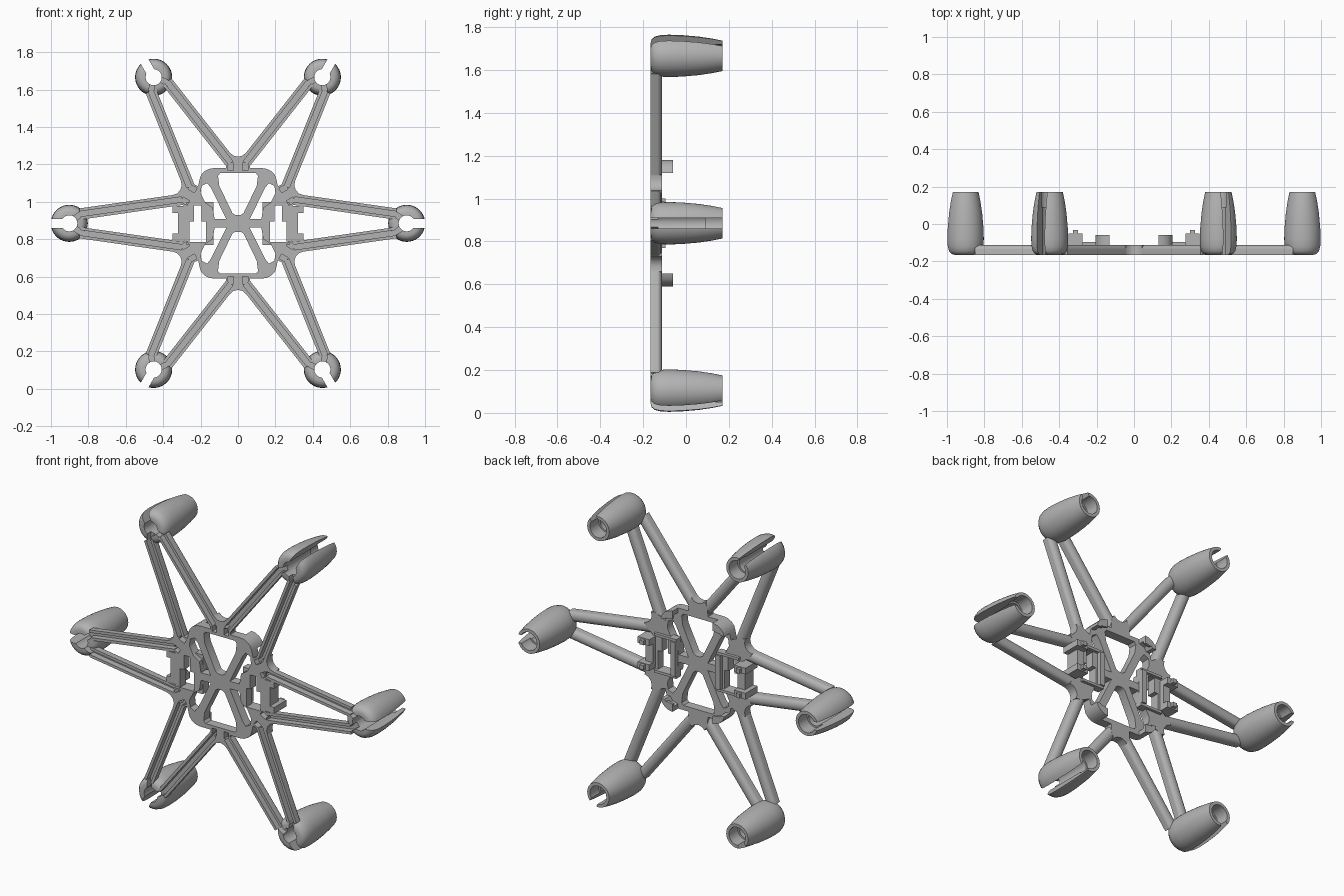
import bpy, bmesh
from math import cos, sin, pi, radians
from mathutils import Matrix, Vector

cube = bpy.data.objects.get("Cube")
if cube:
    bpy.data.objects.remove(cube)

CENTRE_Z = 0.885
FRONT, BACK = -0.165, -0.112
POD_U = 0.902
ARM = [(0.845, 0.05), (0.30, 0.128)]      # centre line: radial, sideways

grey = bpy.data.materials.new("plastic_grey")
grey.use_nodes = True
grey.diffuse_color = (0.45, 0.45, 0.45, 1)
grey.node_tree.nodes["Principled BSDF"].inputs["Base Color"].default_value = (0.45, 0.45, 0.45, 1)


def turn(angle):
    return Matrix.Rotation(-angle, 4, 'Y')


def prism(bm, pts, y0, y1, matrix=Matrix()):
    """Extrude an (x, z) outline from y0 to y1."""
    face = bm.faces.new([bm.verts.new(matrix @ Vector((x, y0, z))) for x, z in pts])
    out = bmesh.ops.extrude_face_region(bm, geom=[face])["geom"]
    verts = [v for v in out if isinstance(v, bmesh.types.BMVert)]
    bmesh.ops.translate(bm, verts=verts, vec=(0, y1 - y0, 0))


def rect(x0, x1, z0, z1):
    return [(x0, z0), (x1, z0), (x1, z1), (x0, z1)]


def strip(a, b, w):
    """Outline of a straight bar of width w from a to b."""
    a, b = Vector(a), Vector(b)
    d = (b - a).normalized()
    n = Vector((-d.y, d.x)) * w / 2
    return [a + n, a - n, b - n, b + n]


def mirrored(pts, sx=1, sz=1):
    return [(x * sx, z * sz) for x, z in pts]


def circle(cx, r, n=32):
    return [(cx + r * cos(2 * pi * i / n), r * sin(2 * pi * i / n)) for i in range(n)]


def make(name, bm):
    bmesh.ops.recalc_face_normals(bm, faces=bm.faces)
    mesh = bpy.data.meshes.new(name)
    bm.to_mesh(mesh)
    bm.free()
    obj = bpy.data.objects.new(name, mesh)
    bpy.context.collection.objects.link(obj)
    mesh.materials.append(grey)
    return obj


def combine(obj, tool, operation):
    """Apply a boolean and discard the tool."""
    mod = obj.modifiers.new("bool", 'BOOLEAN')
    mod.operation, mod.object, mod.solver, mod.use_self = operation, tool, 'EXACT', True
    bpy.context.view_layer.update()
    mesh = bpy.data.meshes.new_from_object(obj.evaluated_get(bpy.context.evaluated_depsgraph_get()))
    obj.modifiers.clear()
    obj.data = mesh
    bpy.data.objects.remove(tool)


def finish(obj):
    obj.data.shade_smooth()
    obj.data.set_sharp_from_angle(angle=radians(35))
    obj.location.z = CENTRE_Z


def repeat(obj):
    """Place six copies around the hub."""
    name = obj.name
    obj.name = name + "_1"
    for k in range(1, 6):
        copy = obj.copy()
        copy.name = f"{name}_{k + 1}"
        copy.rotation_euler.y = -k * pi / 3
        bpy.context.collection.objects.link(copy)


# Pods: lathed body with bore, outward slot and wire grooves
bm = bmesh.new()
profile = [(0, FRONT), (0.062, FRONT), (0.078, -0.16), (0.09, -0.145), (0.097, -0.12), (0.099, -0.08),
           (0.097, -0.02), (0.09, 0.06), (0.081, 0.12), (0.071, 0.17), (0, 0.17)]
verts = [bm.verts.new((POD_U + r, y, 0)) for r, y in profile]
edges = [bm.edges.new(p) for p in zip(verts, verts[1:])]
bmesh.ops.spin(bm, geom=verts + edges, cent=(POD_U, 0, 0), axis=(0, 1, 0), angle=2 * pi, steps=40)
bmesh.ops.remove_doubles(bm, verts=bm.verts, dist=1e-4)
pod = make("motor_pod", bm)
bm = bmesh.new()
prism(bm, circle(POD_U, 0.043), -0.2, 0.2)
prism(bm, circle(POD_U, 0.053), 0.09, 0.21)
prism(bm, rect(POD_U, 1.1, -0.024, 0.024), -0.22, 0.22)
for s in (1, -1):
    prism(bm, mirrored(strip((0.77, 0.061), ARM[0], 0.028), 1, s), -0.19, -0.13)
    prism(bm, mirrored(strip((0.835, 0.052), (0.89, 0.015), 0.028), 1, s), -0.18, -0.13)
combine(pod, make("pod_cutter", bm), 'DIFFERENCE')
finish(pod)
repeat(pod)

# Arms: channel section, open at the front and rounded at the back
section = [(-0.03, FRONT), (-0.014, FRONT), (-0.014, -0.13), (0.014, -0.13), (0.014, FRONT), (0.03, FRONT)]
section += [(0.03 * cos(pi * i / 10), -0.135 + 0.023 * sin(pi * i / 10)) for i in range(11)]
start, end = Vector(ARM[0]), Vector(ARM[1])
side = (end - start).normalized().orthogonal()
bm = bmesh.new()
for s in (1, -1):
    rings = [[bm.verts.new((p.x + side.x * o, y, s * (p.y + side.y * o))) for o, y in section]
             for p in (start, end)]
    n = len(section)
    for i in range(n):
        j = (i + 1) % n
        bm.faces.new((rings[0][i], rings[0][j], rings[1][j], rings[1][i]))
    bm.faces.new(rings[0])
    bm.faces.new(rings[1])
arms = make("arm_pair", bm)
finish(arms)
repeat(arms)

# Hub plate: rounded outline joined with six arm nodes
half = [(0.13, 0.295), (0.155, 0.291), (0.18, 0.278), (0.198, 0.258), (0.205, 0.235), (0.215, 0.19),
        (0.26, 0.17), (0.3, 0.1), (0.285, 0.09)]
right_side = half + mirrored(half, 1, -1)[::-1]
bm = bmesh.new()
prism(bm, right_side + mirrored(right_side, -1)[::-1], FRONT, BACK)
hub = make("hub_plate", bm)
node = [(0.24, 0.07), (0.305, 0.063), (0.35, 0.06), (0.378, 0.043), (0.362, 0.025), (0.356, 0.0)]
node += mirrored(node[:-1], 1, -1)[::-1]
bm = bmesh.new()
for k in range(6):
    prism(bm, node, FRONT, BACK, turn(pi / 6 + k * pi / 3))
combine(hub, make("nodes", bm), 'UNION')

# Hub openings and wire grooves
bm = bmesh.new()
top_window = [(0.095, 0.268), (0.107, 0.255), (0.1, 0.2), (0.03, 0.055), (0.015, 0.045)]
top_window += mirrored(top_window, -1)[::-1]
side_window = [(0.062, 0.022), (0.125, 0.022), (0.135, 0.085), (0.175, 0.11), (0.2, 0.16),
               (0.195, 0.2), (0.165, 0.215), (0.145, 0.19)]
t_slot = [(0.17, -0.1), (0.26, -0.1), (0.26, 0.01), (0.235, 0.01), (0.235, 0.095),
          (0.195, 0.095), (0.195, 0.01), (0.17, 0.01)]
for sz in (1, -1):
    prism(bm, mirrored(top_window, 1, sz), -0.3, 0.1)
    for sx in (1, -1):
        prism(bm, mirrored(side_window, sx, sz), -0.3, 0.1)
for sx in (1, -1):
    prism(bm, mirrored(t_slot, sx), -0.3, 0.1)
bend = Vector(ARM[1])
inward = bend - Vector((cos(pi / 6), sin(pi / 6))) * 0.04
for k in range(6):
    for s in (1, -1):
        prism(bm, mirrored(strip((0.42, 0.111), bend, 0.028), 1, s), -0.2, -0.13, turn(k * pi / 3))
        prism(bm, mirrored(strip(bend, inward, 0.028), 1, s), -0.21, -0.13, turn(k * pi / 3))
combine(hub, make("hub_cutter", bm), 'DIFFERENCE')
finish(hub)

# Raised corner hooks on the back of the hub
bm = bmesh.new()
hook = half[:5] + [(0.18, 0.235), (0.165, 0.258), (0.13, 0.268)]
lip = half[:4] + [(0.165, 0.243), (0.13, 0.25)]
for sx in (1, -1):
    for sz in (1, -1):
        prism(bm, mirrored(hook, sx, sz), -0.13, -0.06)
        prism(bm, mirrored(lip, sx, sz), -0.075, -0.06)
finish(make("corner_hooks", bm))

# Strap mounts: side plates, tabs and raised walls around the slots
bm = bmesh.new()
for sx in (1, -1):
    prism(bm, mirrored(rect(0.275, 0.322, -0.09, 0.09), sx), FRONT, -0.085)
    prism(bm, mirrored(rect(0.13, 0.16, -0.1, 0.1), sx), -0.14, -0.085)
    for sz in (1, -1):
        prism(bm, mirrored(rect(0.275, 0.35, 0.055, 0.092), sx, sz), FRONT, -0.052)
        prism(bm, mirrored(rect(0.3, 0.325, 0.06, 0.085), sx, sz), -0.06, -0.033)
        prism(bm, mirrored(rect(0.13, 0.275, 0.1, 0.115), sx, sz), -0.14, -0.095)
finish(make("strap_mounts", bm))
